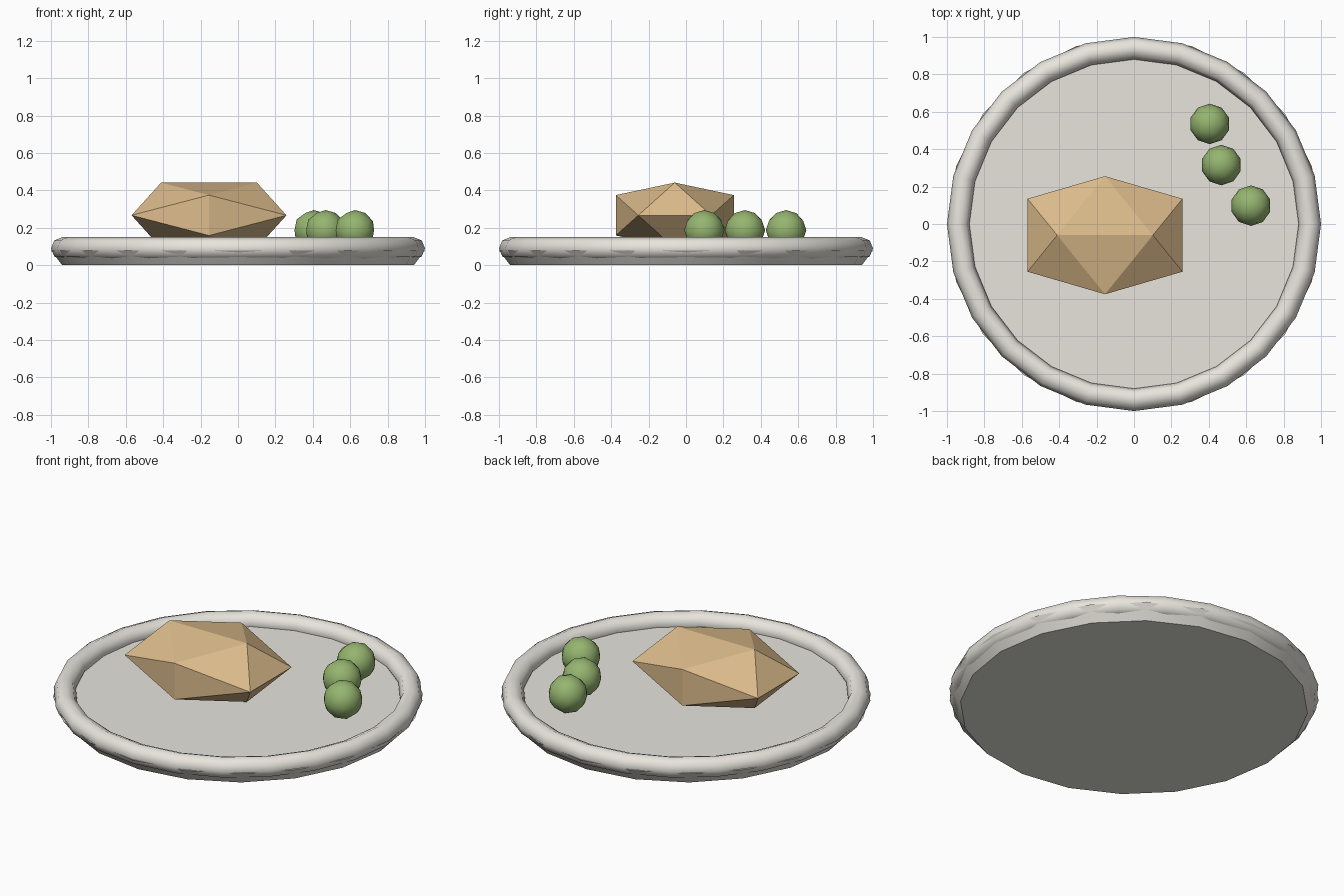
import bpy, bmesh
from math import radians

if "Cube" in bpy.data.objects:
    bpy.data.objects.remove(bpy.data.objects["Cube"])


def paint(obj, name, rgb):
    mat = bpy.data.materials.get(name) or bpy.data.materials.new(name)
    mat.diffuse_color = (*rgb, 1)
    mat.use_nodes = True
    mat.node_tree.nodes["Principled BSDF"].inputs["Base Color"].default_value = mat.diffuse_color
    obj.data.materials.append(mat)


CERAMIC = ("ceramic", (0.80, 0.78, 0.72))
CRUST = ("crust", (0.72, 0.50, 0.26))
GREEN = ("green", (0.30, 0.46, 0.16))

# Plate: shallow flaring 20-sided disc
bpy.ops.mesh.primitive_cone_add(vertices=20, radius1=0.94, radius2=1.0,
                                depth=0.08, location=(0, 0, 0.04))
plate = bpy.context.object
plate.name = "plate"
bpy.ops.object.shade_smooth_by_angle(angle=radians(30))
paint(plate, *CERAMIC)

# Rounded rim
bpy.ops.mesh.primitive_torus_add(major_segments=24, minor_segments=8,
                                 major_radius=0.94, minor_radius=0.06,
                                 location=(0, 0, 0.09))
rim = bpy.context.object
rim.name = "plate_rim"
bpy.ops.object.shade_smooth()
paint(rim, *CERAMIC)

# Bread roll: faceted icosahedron lying on an edge, stretched and flattened
PHI = (1 + 5 ** 0.5) / 2
bm = bmesh.new()
for a in (-1, 1):
    for b in (-PHI, PHI):
        for p in ((a, 0, b), (b, a, 0), (0, b, a)):
            bm.verts.new((p[0] * 0.256, p[1] * 0.195, p[2] * 0.108))
bmesh.ops.convex_hull(bm, input=bm.verts)
bmesh.ops.recalc_face_normals(bm, faces=bm.faces)
mesh = bpy.data.meshes.new("bread_roll")
bm.to_mesh(mesh)
bm.free()
bread = bpy.data.objects.new("bread_roll", mesh)
bread.location = (-0.155, -0.06, 0.267)
bpy.context.collection.objects.link(bread)
paint(bread, *CRUST)

# Three green sprouts
for i, (x, y) in enumerate(((0.405, 0.535), (0.467, 0.315), (0.625, 0.098))):
    bpy.ops.mesh.primitive_ico_sphere_add(subdivisions=2, radius=0.108,
                                          location=(x, y, 0.187))
    sprout = bpy.context.object
    sprout.name = f"sprout_{i + 1}"
    bpy.ops.object.shade_smooth()
    paint(sprout, *GREEN)
